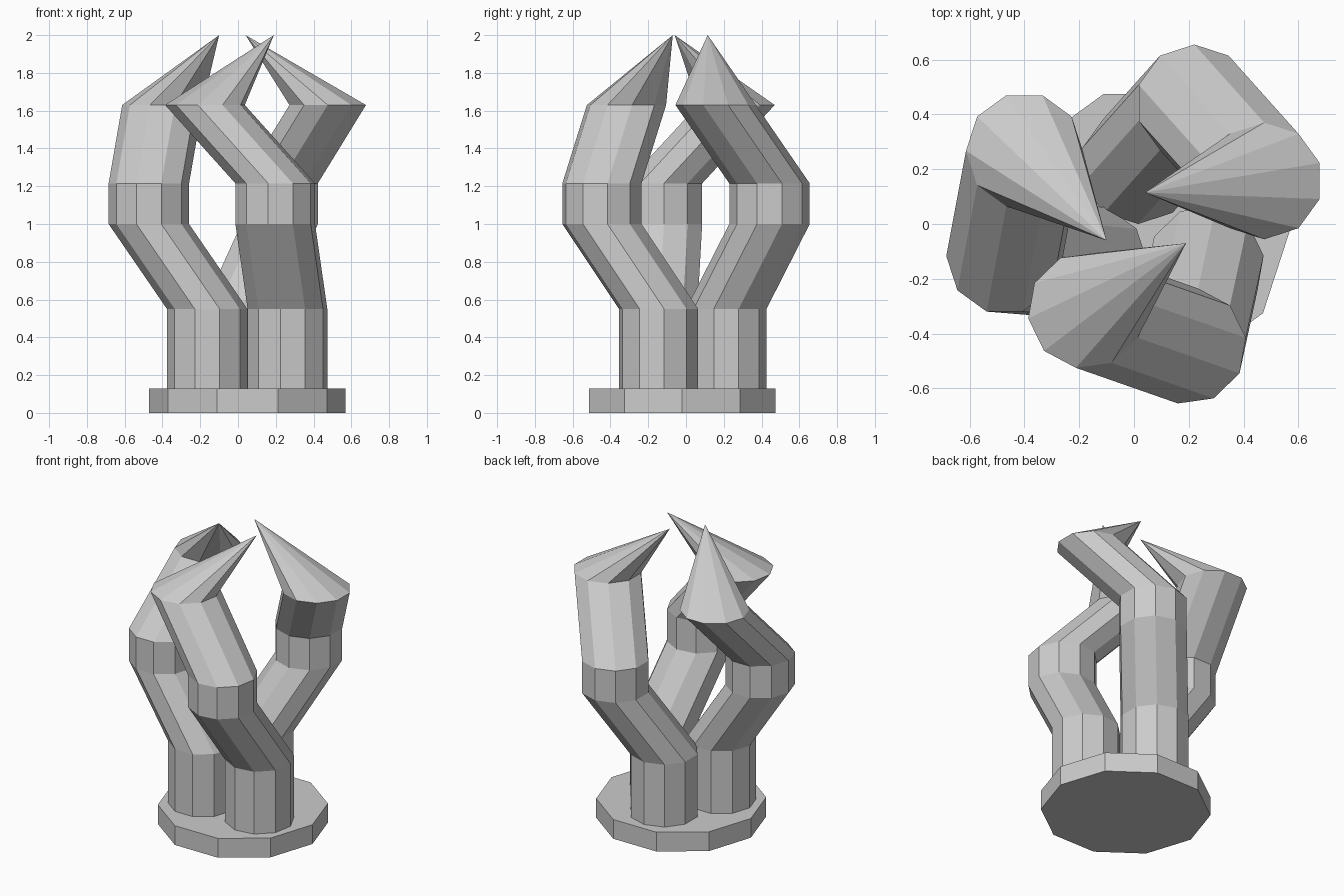
import bpy, bmesh
from math import cos, sin, radians

if "Cube" in bpy.data.objects:
    bpy.data.objects.remove(bpy.data.objects["Cube"])

SIDES = 10


def loft(name, rings, phase=0, tip=None):
    """Stack horizontal ten-sided rings (x, y, z, radius) and skin them, optionally ending in a point."""
    bm = bmesh.new()
    loops = []
    for x, y, z, r in rings:
        loops.append([bm.verts.new((x + r * cos(radians(phase + 36 * i)),
                                    y + r * sin(radians(phase + 36 * i)), z))
                      for i in range(SIDES)])
    for a, b in zip(loops, loops[1:]):
        for i in range(SIDES):
            j = (i + 1) % SIDES
            bm.faces.new((a[i], a[j], b[j], b[i]))
    bm.faces.new(loops[0][::-1])
    top = loops[-1]
    if tip:
        point = bm.verts.new(tip)
        for i in range(SIDES):
            bm.faces.new((top[i], top[(i + 1) % SIDES], point))
    else:
        bm.faces.new(top)
    bmesh.ops.recalc_face_normals(bm, faces=bm.faces)
    mesh = bpy.data.meshes.new(name)
    bm.to_mesh(mesh)
    bm.free()
    obj = bpy.data.objects.new(name, mesh)
    bpy.context.collection.objects.link(obj)
    return obj


def claw(name, foot, knuckle, neck, tip, phase):
    """Bent finger: upright foot, upright knuckle, slanted neck and a pointed nail."""
    path = [(foot, 0.10), (foot, 0.55), (knuckle, 1.0), (knuckle, 1.215), (neck, 1.63)]
    loft(name, [(*p, z, 0.213) for p, z in path], phase, (*tip, 2.0))


# Round foot plate
loft("base_plate", [(0.05, -0.02, 0, 0.52), (0.05, -0.02, 0.13, 0.52)])

# Three claws reaching up around the middle
claw("left_claw", (-0.163, -0.142), (-0.472, -0.117), (-0.40, 0.267), (-0.10, -0.06), 0)
claw("front_claw", (0.262, -0.145), (0.197, -0.445), (-0.175, -0.315), (0.19, -0.07), 8)
claw("back_claw", (0.015, 0.213), (0.22, 0.442), (0.475, 0.157), (0.04, 0.115), 18)
